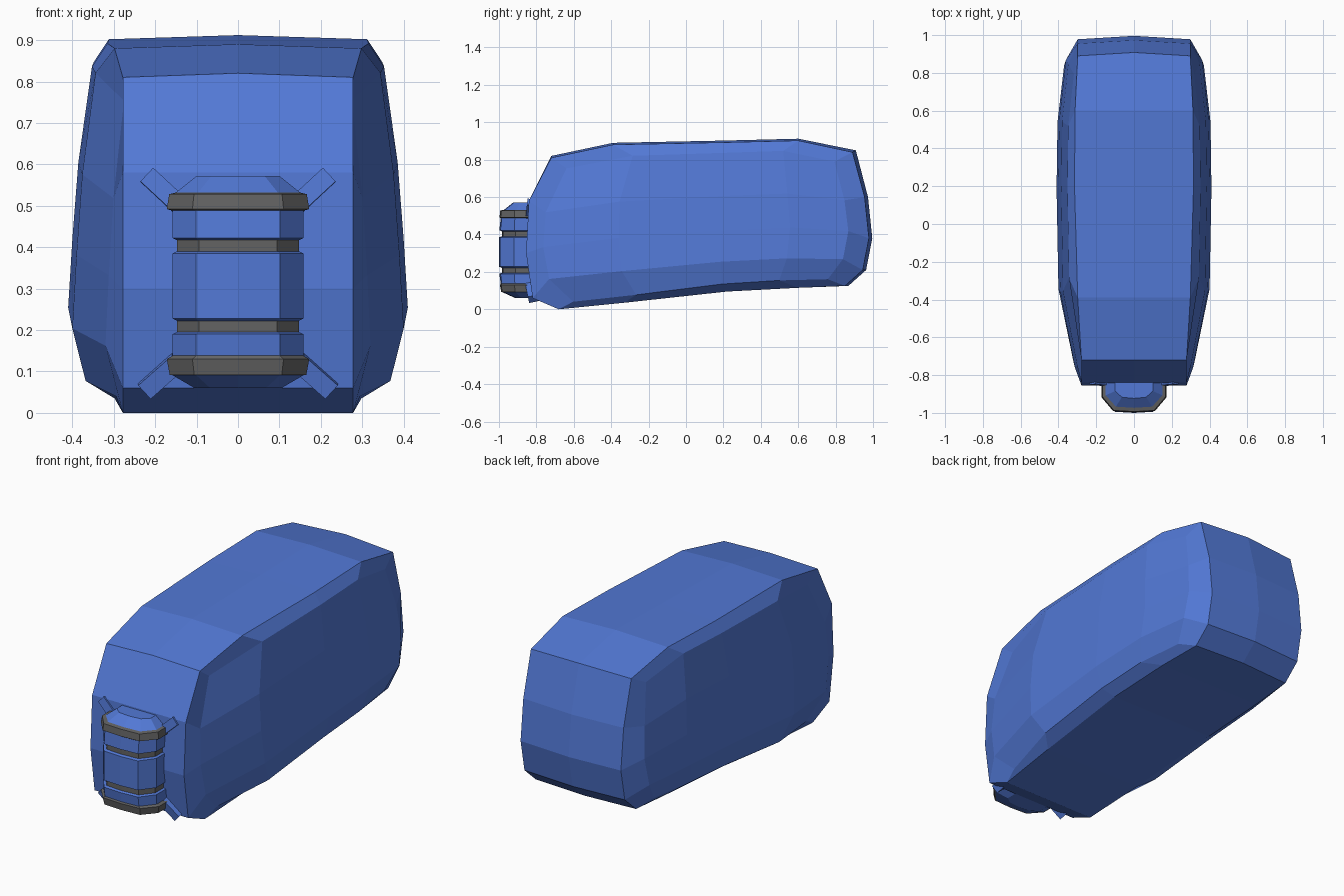
import bpy, bmesh
from math import radians
from mathutils import Matrix, Vector

old = bpy.data.objects.get("Cube")
if old:
    bpy.data.objects.remove(old)


def material(name, rgb):
    m = bpy.data.materials.new(name)
    m.use_nodes = True
    m.diffuse_color = (*rgb, 1)
    m.node_tree.nodes["Principled BSDF"].inputs["Base Color"].default_value = (*rgb, 1)
    return m


blue = material("blue paint", (0.085, 0.19, 0.67))
grey = material("dark grey", (0.125, 0.125, 0.125))


def finish(name, bm, mats):
    bmesh.ops.recalc_face_normals(bm, faces=bm.faces)
    mesh = bpy.data.meshes.new(name)
    bm.to_mesh(mesh)
    bm.free()
    for m in mats:
        mesh.materials.append(m)
    ob = bpy.data.objects.new(name, mesh)
    bpy.context.collection.objects.link(ob)
    return ob


# Body outline in (y, z): five points along each edge, corners shared
top = [(-.72, .81), (-.39, .88), (.2, .892), (.6, .902), (.89, .84)]
bottom = [(-.68, 0), (-.33, .035), (.22, .095), (.6, .115), (.85, .125)]
front = [top[0], (-.84, .58), (-.855, .3), (-.82, .06), bottom[0]]
back = [top[4], (.955, .6), (.978, .38), (.945, .21), bottom[4]]
rim_x = [.278, .298, .315, .312, .298]      # half width of the rim per column
col_x = [.32, .40, .41, .405, .37]          # half width of the flank per column
row_x = [.86, .94, .975, 1, .92]            # flank taper per row
col_t = [.05, .27, .57, .77, .94]
row_t = [.93, .64, .41, .2, .05]

# Border of the 5 x 5 flank grid, walked once around
border = ([(c, 0) for c in range(5)] + [(4, r) for r in range(1, 5)]
          + [(c, 4) for c in range(3, -1, -1)] + [(0, r) for r in range(3, 0, -1)])


def rim_point(c, r):
    if r == 0:
        return top[c]
    if r == 4:
        return bottom[c]
    return back[r] if c == 4 else front[r]


def flank_point(c, r):
    y = front[r][0] + col_t[c] * (back[r][0] - front[r][0])
    z = bottom[c][1] + row_t[r] * (top[c][1] - bottom[c][1])
    return col_x[c] * row_x[r], y, z


bm = bmesh.new()
# Slightly crowned centre line
spine = []
for c, r in border:
    y, z = rim_point(c, r)
    spine.append(bm.verts.new((0, y + (.018 if c == 4 else 0), z + (.01 if r == 0 else 0))))
for side in (-1, 1):
    rim = [bm.verts.new((side * rim_x[c], *rim_point(c, r))) for c, r in border]
    grid = {}
    for c in range(5):
        for r in range(5):
            x, y, z = flank_point(c, r)
            grid[c, r] = bm.verts.new((side * x, y, z))
    edge = [grid[k] for k in border]
    for i in range(len(border)):
        j = (i + 1) % len(border)
        bm.faces.new((spine[i], spine[j], rim[j], rim[i]))
        bm.faces.new((rim[i], rim[j], edge[j], edge[i]))
    for c in range(4):
        for r in range(4):
            bm.faces.new((grid[c, r], grid[c + 1, r], grid[c + 1, r + 1], grid[c, r + 1]))
finish("body_shell", bm, [blue])

# Front column: half octagon section, stacked rings of (z, half width, depth)
levels = [(.06, .105, .06), (.092, .16, .13), (.092, .165, .135), (.13, .172, .142),
          (.138, .158, .138), (.19, .158, .145), (.195, .147, .132), (.222, .147, .132),
          (.228, .158, .147), (.385, .158, .147), (.39, .147, .132), (.417, .147, .132),
          (.422, .158, .145), (.488, .158, .138), (.492, .172, .144), (.528, .166, .14),
          (.532, .15, .12), (.572, .1, .07)]
grey_steps = {1, 2, 3, 6, 10, 13, 14, 15}
bm = bmesh.new()
rings = []
for z, w, d in levels:
    half = [(w, .06), (w, -d * .45), (w * .64, -d + .006), (0, -d)]
    outline = half + [(-x, y) for x, y in reversed(half[:3])]
    rings.append([bm.verts.new((x, y - .853, z)) for x, y in outline])
for k in range(len(rings) - 1):
    a, b = rings[k], rings[k + 1]
    for i in range(len(a)):
        j = (i + 1) % len(a)
        bm.faces.new((a[i], a[j], b[j], b[i])).material_index = int(k in grey_steps)
bm.faces.new(rings[0])
bm.faces.new(rings[-1])
finish("front_column", bm, [blue, grey])


# Diagonal braces at the column corners
def brace(name, x, z, y, angle, length, tilt):
    bm = bmesh.new()
    bmesh.ops.create_cube(bm, size=1)
    bm.transform(Matrix.Translation(Vector((x, y, z))) @ Matrix.Rotation(radians(tilt), 4, 'X')
                 @ Matrix.Rotation(radians(angle), 4, 'Y')
                 @ Matrix.Diagonal((length, .06, .045, 1)))
    finish(name, bm, [blue])


for side, word in ((1, "left"), (-1, "right")):
    brace("upper_brace_" + word, side * .18, .535, -.823, -side * 43, .11, -6)
    brace("lower_brace_" + word, side * .185, .092, -.82, side * 42, .11, 12)
